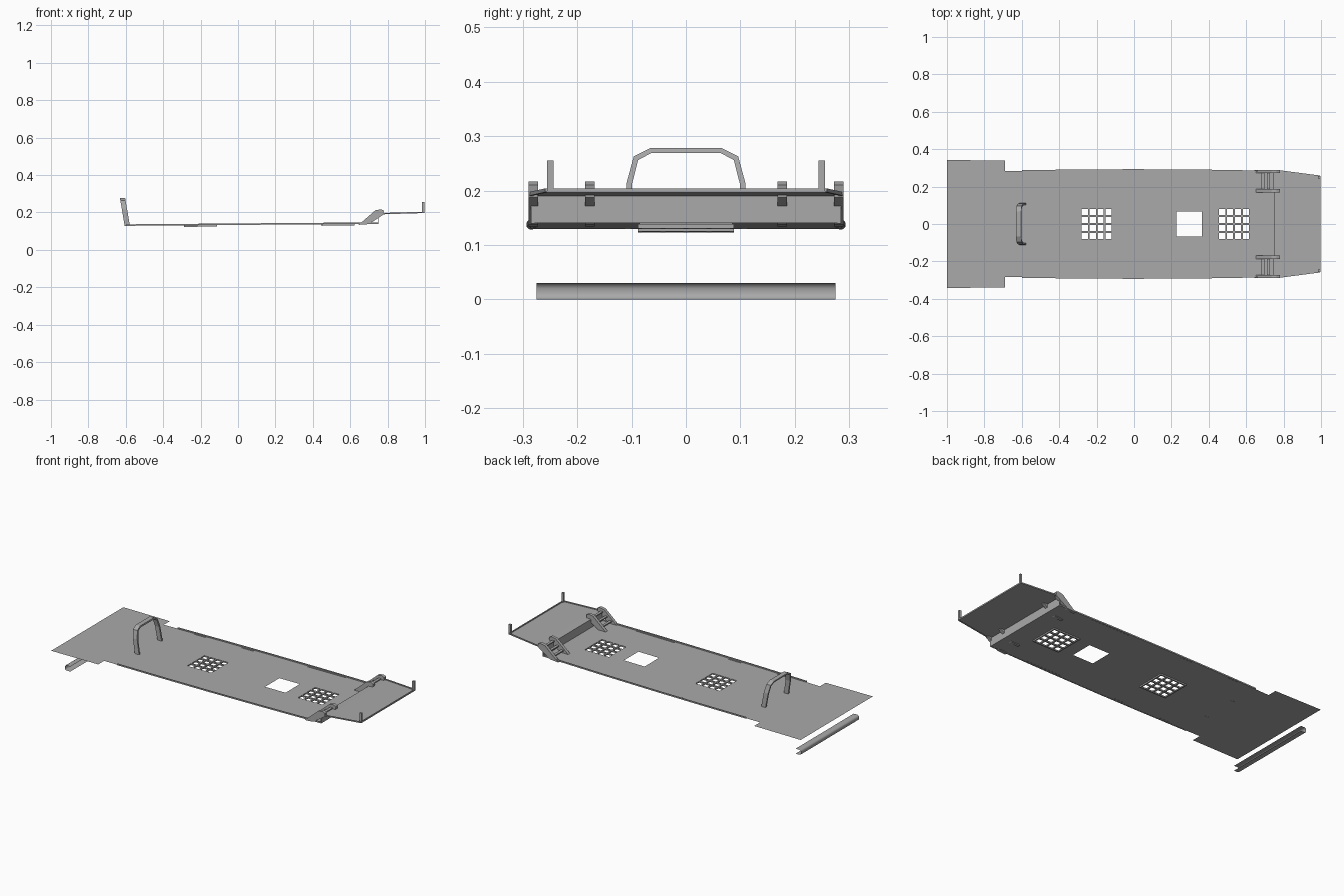
import bpy
import bmesh

if "Cube" in bpy.data.objects:
    bpy.data.objects.remove(bpy.data.objects["Cube"])

grey = bpy.data.materials.new("steel_grey")
grey.use_nodes = True
colour = (0.4, 0.4, 0.4, 1)
grey.diffuse_color = colour
grey.node_tree.nodes["Principled BSDF"].inputs["Base Color"].default_value = colour


def finish(name, bm):
    mesh = bpy.data.meshes.new(name)
    bm.to_mesh(mesh)
    bm.free()
    mesh.materials.append(grey)
    obj = bpy.data.objects.new(name, mesh)
    bpy.context.collection.objects.link(obj)
    return obj


def thicken(obj, thickness, offset=-1):
    mod = obj.modifiers.new("thickness", "SOLIDIFY")
    mod.thickness = thickness
    mod.offset = offset


def deck_z(x):
    return 0.129 + 0.008 * (x + 0.69)


def deck_half(x):
    return 0.29 - 0.015 * x * x


def grid(name, xs, ys, keep, place):
    """Flat grid of cells; keep() drops the openings, place() puts the corners."""
    bm = bmesh.new()
    v = [[bm.verts.new(place(x, y)) for y in ys] for x in xs]
    for i in range(len(xs) - 1):
        for j in range(len(ys) - 1):
            if keep((xs[i] + xs[i + 1]) / 2, (ys[j] + ys[j + 1]) / 2, i, j):
                bm.faces.new((v[i][j], v[i + 1][j], v[i + 1][j + 1], v[i][j + 1]))
    bmesh.ops.delete(bm, geom=[p for p in bm.verts if not p.link_faces], context="VERTS")
    return finish(name, bm)


def sweep(name, rings, closed=True, caps=True):
    """Skin through matching cross-sections."""
    bm = bmesh.new()
    loops = [[bm.verts.new(p) for p in ring] for ring in rings]
    n = len(loops[0])
    for a, b in zip(loops, loops[1:]):
        for k in range(n if closed else n - 1):
            m = (k + 1) % n
            bm.faces.new((a[k], a[m], b[m], b[k]))
    if caps:
        bm.faces.new(loops[0])
        bm.faces.new(loops[-1])
    bmesh.ops.recalc_face_normals(bm, faces=bm.faces)
    return finish(name, bm)


def box(name, x0, x1, y0, y1, z0, z1):
    return sweep(name, [[(x, y0, z0), (x, y1, z0), (x, y1, z1), (x, y0, z1)] for x in (x0, x1)])


def strip(name, path, thick, height):
    """Upright lip following a path."""
    return sweep(name, [[(x, y - thick, z), (x, y + thick, z), (x, y + thick, z + height),
                         (x, y - thick, z + height)] for x, y, z in path])


# Main deck with two grate openings and one square hatch
grates = (-0.2, 0.535)
hatch_x, hatch_r, grate_r = 0.295, 0.068, 0.085
deck_xs = sorted([-0.69, -0.5, 0, 0.75, hatch_x - hatch_r, hatch_x + hatch_r]
                 + [g + s * grate_r for g in grates for s in (-1, 1)])
deck_ys = [-1, -grate_r, -hatch_r, hatch_r, grate_r, 1]


def deck_solid(x, y, i, j):
    in_grate = abs(y) < grate_r and any(abs(x - g) < grate_r for g in grates)
    return not in_grate and not (abs(y) < hatch_r and abs(x - hatch_x) < hatch_r)


def on_deck(x, y):
    return (x, y * deck_half(x) if abs(y) == 1 else y, deck_z(x))


grid("main_deck", deck_xs, deck_ys, deck_solid, on_deck)

# Wide plate at the open end
grid("wide_plate", [-1, -0.69], [-1, 1], lambda *a: True,
     lambda x, y: (x, y * (0.339 - 0.01 * (x + 0.69)), 0.129))

# Grates slung under the deck openings
for number, g in enumerate(grates):
    cuts = [0.0045 + s * (k * 0.0425 + e) - 0.0045 for s in (-1, 1) for k in (0, 1) for e in (0.0045, 0.038)]
    cuts = sorted(cuts + [-0.088, 0.088])
    grate = grid("grate_%d" % number, [g + c for c in cuts], cuts,
                 lambda x, y, i, j: not (i % 2 and j % 2),
                 lambda x, y: (x, y, deck_z(x) - 0.001))
    thicken(grate, 0.008)

# Platform beyond the step, with rim and riser
plat = [(0.75, 0.287, 0.19), (0.79, 0.283, 0.193), (0.995, 0.256, 0.199)]
bm = bmesh.new()
outline = [(x, s * y, z) for s in (-1, 1) for x, y, z in plat[::-s]]
rows = [[bm.verts.new((x, s * y, z)) for s in (-1, 1)] for x, y, z in plat]
for a, b in zip(rows, rows[1:]):
    bm.faces.new((a[0], b[0], b[1], a[1]))
finish("end_platform", bm)
box("step_riser", 0.748, 0.752, -0.285, 0.285, deck_z(0.75), 0.19)
box("platform_end_rim", 0.991, 0.997, -0.256, 0.256, 0.196, 0.204)

for side, s in (("right", -1), ("left", 1)):
    # Edge lips of deck and platform
    strip("deck_lip_" + side, [(x, s * deck_half(x), deck_z(x) - 0.001)
                               for x in (-0.6, -0.3, 0, 0.35, 0.75)], 0.003, 0.008)
    strip("platform_lip_" + side, [(x, s * y, z - 0.002) for x, y, z in plat], 0.003, 0.007)
    for k, (x0, x1) in enumerate(((-0.48, -0.41), (-0.17, -0.09), (0.27, 0.52))):
        strip("deck_cleat_%d_%s" % (k, side), [(x, s * 0.278, deck_z(x) - 0.001) for x in (x0, x1)], 0.003, 0.004)
    # Corner post
    box("corner_post_" + side, 0.985, 0.998, s * 0.25 - 0.006, s * 0.25 + 0.006, 0.199, 0.255)
    # Step ladder: two slanted stringers and the treads between them
    stringer = [(0.645, 0.134), (0.70, 0.138), (0.775, 0.187), (0.78, 0.21), (0.763, 0.217), (0.735, 0.212)]
    for k, y in enumerate((0.177, 0.281)):
        sweep("ladder_stringer_%d_%s" % (k, side),
              [[(x, s * y + e, z) for x, z in stringer] for e in (-0.009, 0.009)])
    for k in range(3):
        x, z = 0.69 + 0.03 * k, 0.155 + 0.02 * k
        box("ladder_tread_%d_%s" % (k, side), x - 0.008, x + 0.008,
            s * 0.229 - 0.045, s * 0.229 + 0.045, z - 0.003, z + 0.003)

# Grab handle: flat bar bent into a leaning arch
half = [(0.112, 0.129), (0.109, 0.215), (0.096, 0.263), (0.066, 0.278)]
inner = [(0.102, 0.129), (0.099, 0.213), (0.088, 0.256), (0.064, 0.269)]
outer_path = half + [(-y, z) for y, z in half[::-1]]
inner_path = inner + [(-y, z) for y, z in inner[::-1]]


def lean(z):
    return -0.592 - 0.17 * (z - 0.129)


sweep("grab_handle", [[(lean(z) + e, y, z) for (y, z), e in ((o, -0.014), (o, 0.014), (i, 0.014), (i, -0.014))]
                      for o, i in zip(outer_path, inner_path)])

# Loose open channel lying below the wide plate
channel = [(-0.92, 0.03), (-0.945, 0.03), (-0.953, 0.027), (-0.956, 0.02),
           (-0.956, 0.01), (-0.953, 0.003), (-0.945, 0), (-0.92, 0)]
rail = sweep("loose_channel", [[(x, y, z) for x, z in channel] for y in (-0.275, 0.275)],
             closed=False, caps=False)
bpy.ops.object.select_all(action="DESELECT")
rail.select_set(True)
bpy.context.view_layer.objects.active = rail
bpy.ops.object.shade_smooth_by_angle(angle=1.0)
